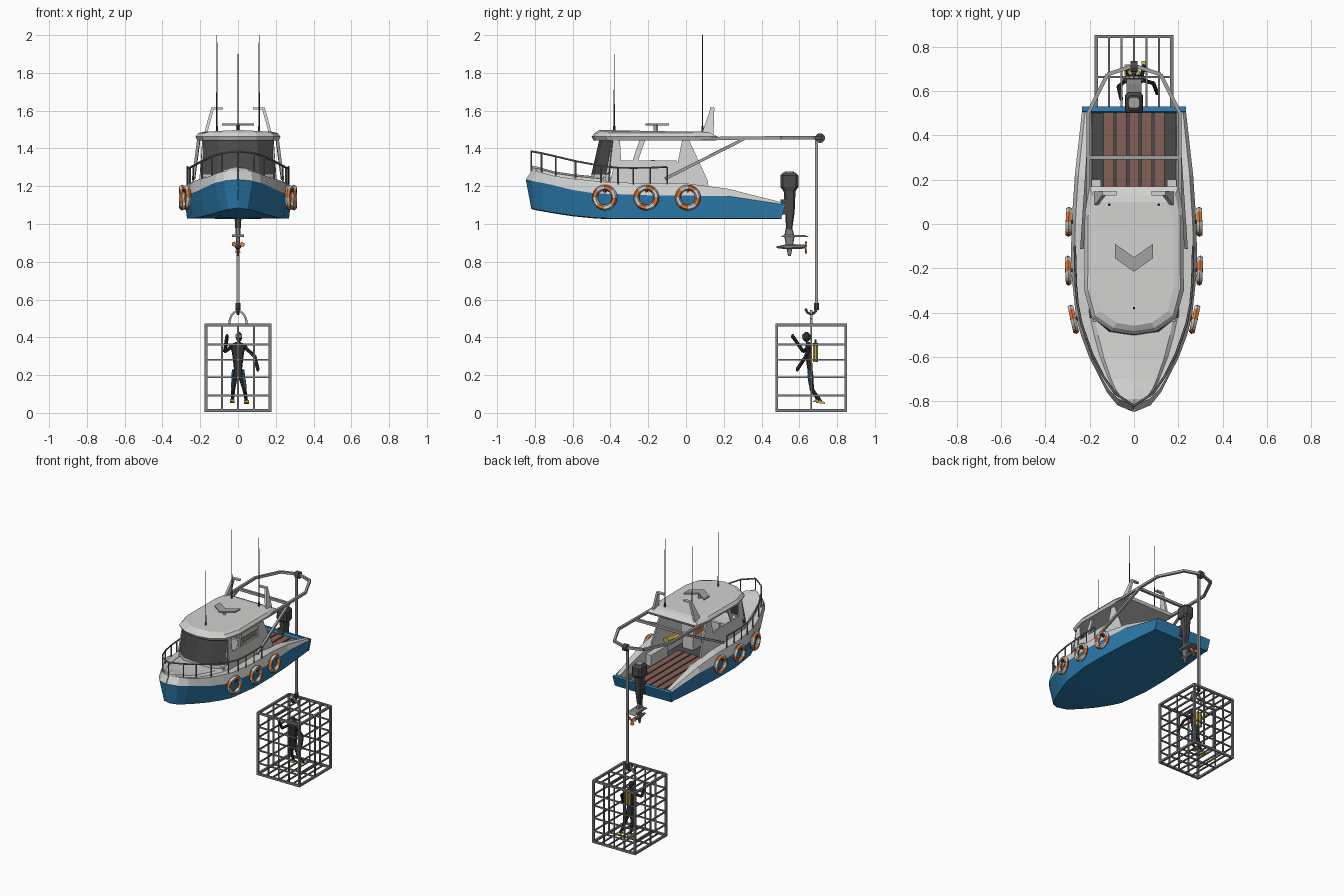
import bpy, bmesh, math
from mathutils import Vector, Matrix

if "Cube" in bpy.data.objects:
    bpy.data.objects.remove(bpy.data.objects["Cube"])

def mat(name, r, g, b):
    m = bpy.data.materials.new(name)
    m.diffuse_color = (r, g, b, 1)
    m.use_nodes = True
    m.node_tree.nodes["Principled BSDF"].inputs["Base Color"].default_value = m.diffuse_color
    return m

WHITE = mat("off_white", .64, .64, .63)
BLUE = mat("hull_blue", .025, .20, .42)
DARK = mat("dark_grey", .068, .068, .07)
STEEL = mat("steel_grey", .22, .22, .22)
LIGHT = mat("light_steel", .36, .36, .36)
ORANGE = mat("orange", .72, .19, .04)
WOOD = mat("plank_brown", .23, .12, .095)
YELLOW = mat("yellow", .55, .42, .07)
BLACK = mat("suit_black", .03, .03, .032)

def finish(bm, name, *mats):
    bmesh.ops.recalc_face_normals(bm, faces=bm.faces)
    me = bpy.data.meshes.new(name)
    bm.to_mesh(me)
    bm.free()
    ob = bpy.data.objects.new(name, me)
    bpy.context.collection.objects.link(ob)
    for m in mats:
        me.materials.append(m)
    return ob

def loft(name, rings, mats, rule=lambda k, i: 0, closed=True, wrap=False, caps=True):
    """Skin a list of point rings; rule(ring, edge) gives the material index."""
    bm = bmesh.new()
    vs = [[bm.verts.new(p) for p in r] for r in rings]
    n = len(rings[0])
    for k in range(len(rings) if wrap else len(rings) - 1):
        a, b = vs[k], vs[(k + 1) % len(rings)]
        for i in range(n if closed else n - 1):
            j = (i + 1) % n
            bm.faces.new((a[i], a[j], b[j], b[i])).material_index = rule(k, i)
    if caps and closed and not wrap:
        bm.faces.new(vs[0])
        bm.faces.new(vs[-1])
    return finish(bm, name, *mats)

def tube(name, paths, r, m, n=8, r_end=None):
    """Round bars along polylines."""
    bm = bmesh.new()
    for path in paths:
        for a, b in zip(path, path[1:]):
            a, b = Vector(a), Vector(b)
            d = b - a
            M = Matrix.Translation((a + b) / 2) @ d.to_track_quat('Z', 'Y').to_matrix().to_4x4()
            M = M @ Matrix.Rotation(math.pi / n, 4, 'Z')
            bmesh.ops.create_cone(bm, cap_ends=True, segments=n, radius1=r, radius2=r if r_end is None else r_end,
                                  depth=d.length, matrix=M)
    return finish(bm, name, m)

def side_prism(name, yz, x0, x1, m):
    return loft(name, [[(x, y, z) for y, z in yz] for x in (x0, x1)], [m])

def box(name, x0, x1, y0, y1, z0, z1, m):
    return side_prism(name, [(y0, z0), (y1, z0), (y1, z1), (y0, z1)], x0, x1, m)

def ball(name, c, s, m, seg=10):
    bm = bmesh.new()
    bmesh.ops.create_uvsphere(bm, u_segments=seg, v_segments=7, radius=1,
                              matrix=Matrix.Translation(c) @ Matrix.Diagonal((*s, 1)))
    return finish(bm, name, m)

def mirror(pts):
    """Half outline starting on the centre line -> full outline, left to right."""
    return [(-p[0], *p[1:]) for p in reversed(pts[1:])] + list(pts)

# ---- Hull: y, chine half width, widest half width, z of bottom, colour line and sheer
stations = [(-.82, .002, .003, 1.085, 1.235, 1.285), (-.80, .05, .075, 1.078, 1.228, 1.28),
            (-.755, .085, .122, 1.07, 1.218, 1.268), (-.70, .115, .152, 1.06, 1.205, 1.255),
            (-.60, .165, .203, 1.045, 1.18, 1.24),
            (-.50, .21, .24, 1.035, 1.165, 1.23), (-.42, .24, .262, 1.03, 1.16, 1.222),
            (-.419, .24, .262, 1.03, 1.16, 1.222), (-.20, .27, .285, 1.03, 1.152, 1.215),
            (0, .27, .282, 1.03, 1.15, 1.215), (.22, .258, .267, 1.03, 1.148, 1.187),
            (.505, .23, .235, 1.03, 1.105, 1.115)]
rings = []
for k, (y, wb, wm, zb, zm, zt) in enumerate(stations):
    wt = wm * .94
    ym, yt = [(y - .028, y + .005), (y - .018, y + .01), (y - .005, y + .008)][k] if k < 3 else (y, y)
    if k < 7:   # closed foredeck with a raised middle
        inner = [(wt * .8, yt, zt), (wt * .72, yt, zt + .014), (0, yt, zt + .024)]
    else:       # open well
        inner = [(.195, y, zt), (.19, y, 1.08), (0, y, 1.08)]
    half = [(0, y, zb - .004), (wb, y, zb), (wm, ym, zm), (wt, yt, zt)] + inner
    rings.append(half + [(-p[0], *p[1:]) for p in half[5:0:-1]])
loft("hull", rings, [BLUE, WHITE, DARK],
     lambda k, i: 0 if i in (0, 1, 10, 11) else 2 if i in (5, 6) and k > 6 else 1)
side_prism("transom", [(.49, 1.03), (.503, 1.028), (.53, 1.108), (.508, 1.112)], -.235, .235, BLUE)
for i in range(5):
    x = (i - 2) * .057
    box("deck_plank", x - .0235, x + .0235, -.1, .507, 1.078, 1.088, WOOD)

# ---- Cabin
foot = mirror([(0, -.505, 1.2), (.11, -.49, 1.2), (.2, -.41, 1.2)])
sill = mirror([(0, -.497, 1.262), (.11, -.48, 1.262), (.2, -.405, 1.262)])
head = mirror([(0, -.455, 1.447), (.1, -.44, 1.447), (.187, -.385, 1.447)])
for name, a, b, m in (("cabin_front", foot, sill, WHITE), ("windshield", sill, head, DARK)):
    ob = loft(name, [a, b], [m], closed=False)
    mod = ob.modifiers.new("thick", 'SOLIDIFY')
    mod.thickness = .008
    mod.offset = 0
for s in (1, -1):
    def panel(name, yz, m=WHITE):
        # side panels lean inwards toward the roof
        x = lambda z: s * (.205 - (z - 1.2) * .07)
        loft(name, [[(x(z) - s * t, y, z) for y, z in yz] for t in (0, .01)], [m])
    panel("cabin_side", [(-.41, 1.19), (.0, 1.19), (-.05, 1.335), (-.375, 1.335)])
    panel("front_pillar", [(-.425, 1.26), (-.345, 1.335), (-.345, 1.36), (-.35, 1.447), (-.39, 1.447)])
    panel("window_post", [(-.285, 1.33), (-.255, 1.33), (-.215, 1.447), (-.245, 1.447)])
    panel("rear_panel", [(-.07, 1.19), (.12, 1.19), (.115, 1.23), (.015, 1.447), (-.02, 1.447)])
    # seats: orange cushion in front of a white back
    box("seat_base", s * .06, s * .15, -.27, -.17, 1.08, 1.18, WHITE)
    box("seat_cushion", s * .06, s * .15, -.29, -.185, 1.18, 1.25, ORANGE)
    box("seat_back", s * .055, s * .155, -.185, -.165, 1.16, 1.34, WHITE)
    box("side_locker", s * .15, s * .192, .0, .2, 1.08, 1.16, WHITE)
box("dashboard", -.185, .185, -.44, -.34, 1.08, 1.25, WHITE)
tube("air_tank", [[(.13, -.09, 1.2), (.15, .02, 1.2)]], .025, YELLOW)

# ---- Roof: stacked outlines
edge = [(0, -.5), (.1, -.485), (.19, -.425), (.225, -.3), (.222, .05), (.2, .17)]
def outline(sx, sy, z, ymax, crown=0):
    return mirror([(x * sx, min(-.16 + (y + .16) * sy, ymax), z + crown * (1 - abs(x) / .23)) for x, y in edge])
loft("roof", [outline(.96, .97, 1.443, .17), outline(1, 1, 1.462, .17),
              outline(.93, .95, 1.482, .13), outline(.8, .88, 1.488, .10, .01)], [WHITE])

# ---- Roof equipment
chev = [(-.085, -.09), (0, -.15), (.085, -.09), (.085, -.155), (0, -.215), (-.085, -.155)]
loft("radar_bar", [[(x, y, z) for x, y in chev] for z in (1.522, 1.532)], [LIGHT])
tube("radar_post", [[(0, -.16, 1.48), (0, -.16, 1.525)]], .012, WHITE)
for x, y, top in ((0, -.38, 1.9), (.112, .087, 2), (-.112, .087, 2)):
    tube("antenna", [[(x, y, 1.47), (x, y, top)]], .004, DARK, 6, .002)
    tube("antenna_base", [[(x, y, 1.47), (x, y, 1.52)]], .006, DARK)
for s in (1, -1):
    loft("light_mast", [[(s * (x + d), y + e, z) for d, e in ((-.008, -w), (.008, -w), (.008, w), (-.008, w))]
                        for x, y, z, w in ((.178, .11, 1.455, .035), (.135, .14, 1.612, .01))], [WHITE])
    box("light_arm", s * .08, s * .143, .128, .15, 1.607, 1.617, WHITE)

# ---- Bow rail
rail = [(0, -.82, 1.385), (.085, -.765, 1.375), (.137, -.69, 1.358), (.19, -.585, 1.333),
        (.237, -.45, 1.308), (.255, -.36, 1.298), (.262, -.28, 1.297), (.265, -.19, 1.298), (.267, -.1, 1.302)]
tube("bow_rail", [mirror(rail)], .0055, STEEL, 6)
posts = [[p, (p[0], p[1], 1.21 + max(0, -p[1] - .4) * .16)] for p in mirror(rail)]
tube("rail_posts", posts, .005, STEEL, 6)

# ---- Life rings with orange bands
for s in (1, -1):
    for x, y, tilt in ((.274, -.43, .22), (.297, -.21, .04), (.295, .01, -.02)):
        M = Matrix.Translation((s * x, y, 1.14)) @ Matrix.Rotation(-s * tilt, 4, 'Z')
        rr = []
        for k in range(24):
            a = math.tau * k / 24
            rr.append([M @ Vector((.015 * math.sin(b), (.053 + .015 * math.cos(b)) * math.cos(a),
                                   (.053 + .015 * math.cos(b)) * math.sin(a)))
                       for b in (math.tau * i / 6 for i in range(6))])
        loft("life_ring", rr, [WHITE, ORANGE], lambda k, i: (k // 3) % 2, wrap=True)
        tube("ring_hanger", [[M @ Vector((-s * .02, 0, .035)), M @ Vector((s * .014, 0, .035))]], .008, DARK, 6)

# ---- Stern crane, cable and hook
arm = [(0, .715, 1.457), (.12, .675, 1.457), (.207, .50, 1.457), (.207, .05, 1.452)]
tube("crane_frame", [mirror(arm)], .012, LIGHT, 4)
tube("crane_crossbar", [[(-.207, .3, 1.452), (.207, .3, 1.452)]], .013, LIGHT, 4)
tube("crane_struts", [[(s * .207, .31, 1.452), (s * .235, -.11, 1.24)] for s in (1, -1)], .011, LIGHT, 4)
tube("pulley", [[(-.015, .71, 1.455), (.015, .71, 1.455)]], .026, DARK, 12)
tube("cable", [[(0, .69, 1.45), (0, .69, .57)]], .011, LIGHT, 4)
tube("hook_block", [[(0, .69, .545), (0, .69, .582)]], .014, DARK)
arc = [(0, .662 + .028 * math.cos(a), .552 + .028 * math.sin(a)) for a in (-math.pi * i / 8 for i in range(9))]
tube("hook", [arc], .008, DARK, 6)

# ---- Outboard motor
def stack(name, secs, m):
    rr = []
    for z, y0, y1, w in secs:
        c = min(w, (y1 - y0) / 2) * .35
        q = [(w, y0 + c), (w, y1 - c), (w - c, y1), (-w + c, y1), (-w, y1 - c), (-w, y0 + c), (-w + c, y0), (w - c, y0)]
        rr.append([(x, y, z) for x, y in q])
    return loft(name, rr, [m])
stack("motor_cowl", [(1.272, .515, .58, .026), (1.257, .5, .595, .038), (1.195, .5, .595, .041), (1.175, .515, .58, .034)], DARK)
stack("motor_cap", [(1.268, .52, .575, .024), (1.277, .523, .572, .022)], LIGHT)
stack("motor_midsection", [(1.178, .517, .58, .028), (1.06, .525, .575, .02), (.97, .53, .562, .014)], DARK)
stack("motor_leg", [(.98, .528, .562, .013), (.935, .52, .575, .012), (.83, .54, .555, .004)], STEEL)
box("motor_bracket", -.025, .025, .50, .535, 1.05, 1.13, DARK)
side_prism("cavitation_plate", [(.5, .93), (.655, .93), (.63, .942), (.52, .944)], -.033, .033, STEEL)
tube("gearcase", [[(0, .48, .877), (0, .54, .88)]], .005, STEEL, 8, .016)
tube("gearcase_body", [[(0, .54, .88), (0, .63, .88)]], .016, STEEL, 8, .011)
for i in range(3):
    a = math.tau * i / 3 + .5
    u, v = Vector((math.cos(a), 0, math.sin(a))), Vector((-math.sin(a), 0, math.cos(a)))
    c = Vector((0, .633, .88))
    pts = [c + u * r + v * t + Vector((0, t * .2, 0)) for r, t in ((.005, -.007), (.03, -.014), (.038, 0), (.03, .014), (.005, .007))]
    loft("propeller_blade", [pts, [p + Vector((0, .004, 0)) for p in pts]], [ORANGE])

# ---- Diving cage
X, Y0, Y1 = .17, .48, .846
def hoop(z):
    return [(-X, Y0, z), (X, Y0, z), (X, Y1, z), (-X, Y1, z), (-X, Y0, z)]
tube("cage_frame", [hoop(.012), hoop(.466)] + [[(x, y, .005), (x, y, .47)] for x in (-X, X) for y in (Y0, Y1)], .0105, STEEL, 4)
tube("cage_hoops", [hoop(z) for z in (.092, .188, .282, .362)], .0065, STEEL, 4)
ym = (Y0 + Y1) / 2
bars = [[(x, y, .012), (x, y, .466)] for x in (-X / 2, 0, X / 2) for y in (Y0, Y1)]
bars += [[(s * X, ym, .012), (s * X, ym, .466)] for s in (1, -1)]
bars += [[(X * i / 3, Y0, z), (X * i / 3, Y1, z)] for i in range(-2, 3) for z in (.012, .466)]
bars += [[(-X, ym, z), (X, ym, z)] for z in (.012, .466)]
tube("cage_bars", bars, .0065, STEEL, 4)
tube("cage_handle", [[(.046 * math.cos(a), ym, .47 + .07 * math.sin(a)) for a in (math.pi * i / 8 for i in range(9))]], .008, LIGHT, 4)

# ---- Diver
ball("diver_head", (.005, .638, .402), (.018, .022, .027), BLACK)
box("diver_mask", -.012, .022, .614, .622, .4, .416, STEEL)
stack("diver_torso", [(.375, .635, .655, .015), (.355, .632, .665, .038), (.29, .634, .667, .028),
                      (.235, .642, .67, .022), (.2, .645, .673, .027), (.185, .649, .672, .018)], BLACK)
for s, knee, ankle in ((-1, (-.025, .668, .125), (-.03, .70, .065)), (1, (.034, .665, .125), (.045, .715, .06))):
    hip = (s * .015, .658, .2)
    tube("diver_thigh", [[hip, knee]], .016, BLACK, 8, .011)
    tube("diver_shin", [[knee, ankle]], .011, BLACK, 8, .008)
    tube("suit_stripe", [[(hip[0] + s * .011, .651, .23), (knee[0] + s * .006, knee[1] - .006, .13)]], .007, BLUE, 6)
    x, y, z = ankle
    side_prism("swim_fin", [(y - .03, z - .006), (y + .02, z - .012), (y + .02, z - .004), (y - .01, z + .008)], x - .012, x + .012, YELLOW)
arms = [[(-.036, .65, .348), (-.07, .62, .325), (-.058, .565, .405)], [(.036, .65, .348), (.088, .635, .30), (.105, .59, .232)]]
tube("diver_arms", arms, .0095, BLACK)
for a in arms:
    ball("diver_hand", a[2], (.009, .009, .013), BLACK)
    ball("diver_shoulder", a[0], (.014, .014, .014), BLACK)
tube("diver_tanks", [[(x, .685, .27), (x, .685, .37)] for x in (-.014, .014)], .014, YELLOW)
tube("tank_valve", [[(0, .685, .37), (0, .685, .388)]], .006, DARK)
